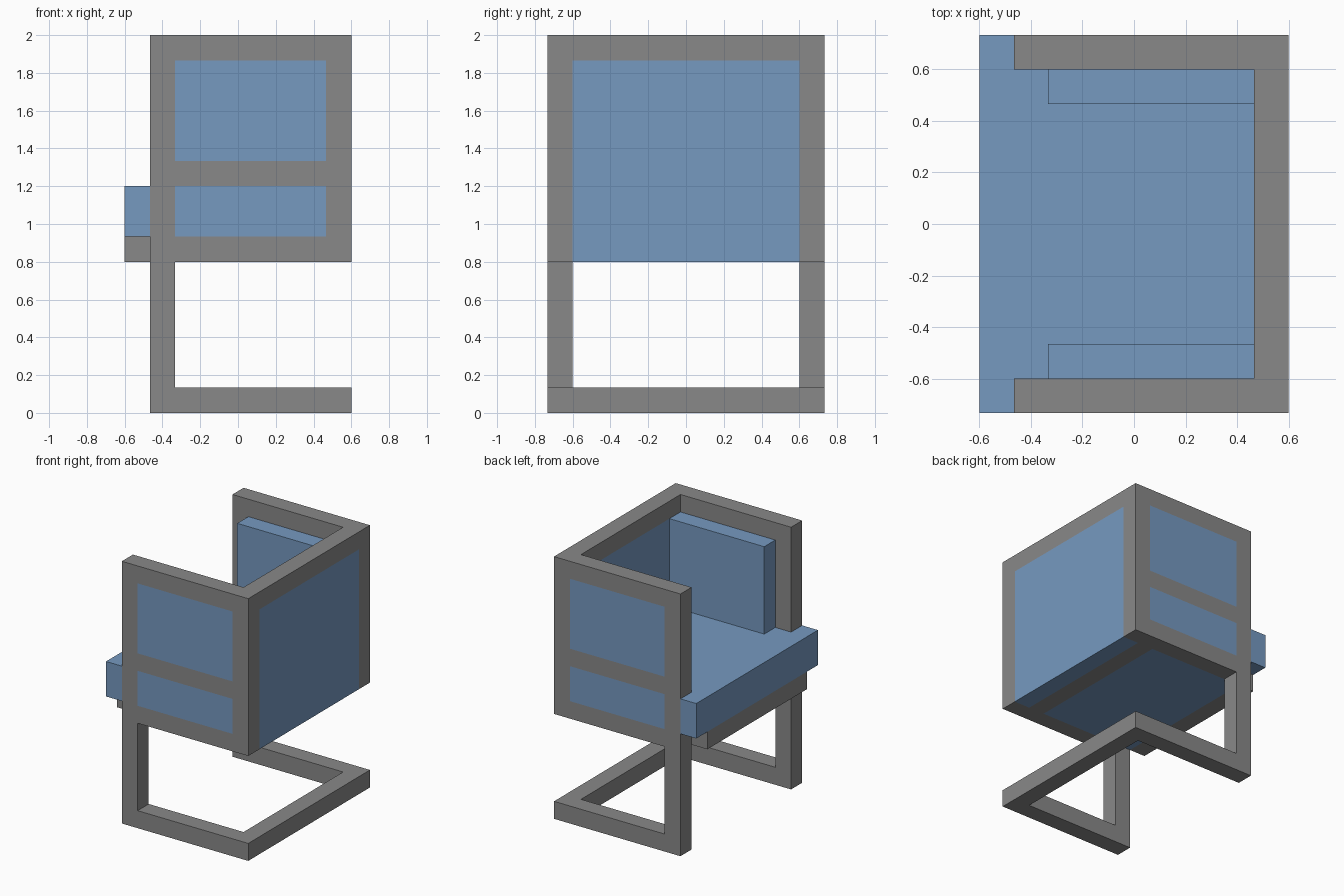
import bpy
import bmesh
from mathutils import Vector

if "Cube" in bpy.data.objects:
    bpy.data.objects.remove(bpy.data.objects["Cube"])

U = 2 / 15  # bar thickness: every part sits on this module


def material(name, rgb):
    m = bpy.data.materials.new(name)
    m.diffuse_color = (*rgb, 1)
    m.use_nodes = True
    m.node_tree.nodes["Principled BSDF"].inputs["Base Color"].default_value = m.diffuse_color
    return m


GREY = material("grey frame", (0.25, 0.25, 0.25))
BLUE = material("blue upholstery", (0.18, 0.32, 0.53))


def prism(name, mat, axis, lo, hi, outline, holes=()):
    """Extrude a flat outline (with holes) from lo to hi along an axis, in modules."""
    def place(p, d):
        a, b = p
        return Vector({"x": (d, a, b), "y": (a, d, b), "z": (a, b, d)}[axis]) * U

    bm = bmesh.new()
    edges = []
    for loop in (outline, *holes):
        vs = [bm.verts.new(place(p, lo)) for p in loop]
        edges += [bm.edges.new((vs[i - 1], vs[i])) for i in range(len(vs))]
    bmesh.ops.triangle_fill(bm, edges=edges, use_beauty=True)
    new = bmesh.ops.extrude_face_region(bm, geom=bm.faces[:], use_keep_orig=True)["geom"]
    shift = place((0, 0), hi - lo)
    bmesh.ops.translate(bm, vec=shift, verts=[g for g in new if isinstance(g, bmesh.types.BMVert)])
    bmesh.ops.recalc_face_normals(bm, faces=bm.faces[:])
    mesh = bpy.data.meshes.new(name)
    bm.to_mesh(mesh)
    bm.free()
    mesh.materials.append(mat)
    obj = bpy.data.objects.new(name, mesh)
    bpy.context.collection.objects.link(obj)
    return obj


def rect(a0, a1, b0, b1):
    return [(a0, b0), (a1, b0), (a1, b1), (a0, b1)]


# Side frames: front leg, floor runner and arm panel with two openings
side = [(-3.5, 0), (4.5, 0), (4.5, 1), (-2.5, 1), (-2.5, 6), (4.5, 6), (4.5, 15), (-3.5, 15)]
openings = [rect(-2.5, 3.5, 7, 9), rect(-2.5, 3.5, 10, 14)]
for label, s in (("left", 1), ("right", -1)):
    prism(f"{label}_side_frame", GREY, "y", 4.5 * s, 5.5 * s, side, openings)
    # Arm cushion, stepped so that its outer half fills the upper opening
    arm = [(3.5 * s, 9), (4.5 * s, 9), (4.5 * s, 10), (5.5 * s, 10), (5.5 * s, 14), (3.5 * s, 14)]
    prism(f"{label}_arm_cushion", BLUE, "x", -2.5, 3.5, arm)

# Cross rails between the side frames: (x start, z start)
for name, x, z in (("base_back_rail", 3.5, 0), ("top_back_rail", 3.5, 14),
                   ("seat_front_rail", -4.5, 6), ("seat_back_rail", 2.5, 6)):
    prism(name, GREY, "y", -4.5, 4.5, rect(x, x + 1, z, z + 1))

# Seat cushion: notched around the front posts, filling the lower openings
half = [(3.5, 4.5), (3.5, 5.5), (-2.5, 5.5), (-2.5, 4.5), (-3.5, 4.5), (-3.5, 5.5), (-4.5, 5.5)]
plan = half + [(x, -y) for x, y in reversed(half)]
prism("seat_cushion", BLUE, "z", 7, 9, plan)
prism("seat_base", BLUE, "y", -4.5, 4.5, rect(-3.5, 2.5, 6, 7))

# Back panel
prism("back_panel", BLUE, "y", -4.5, 4.5, rect(3.5, 4.5, 6, 14))
